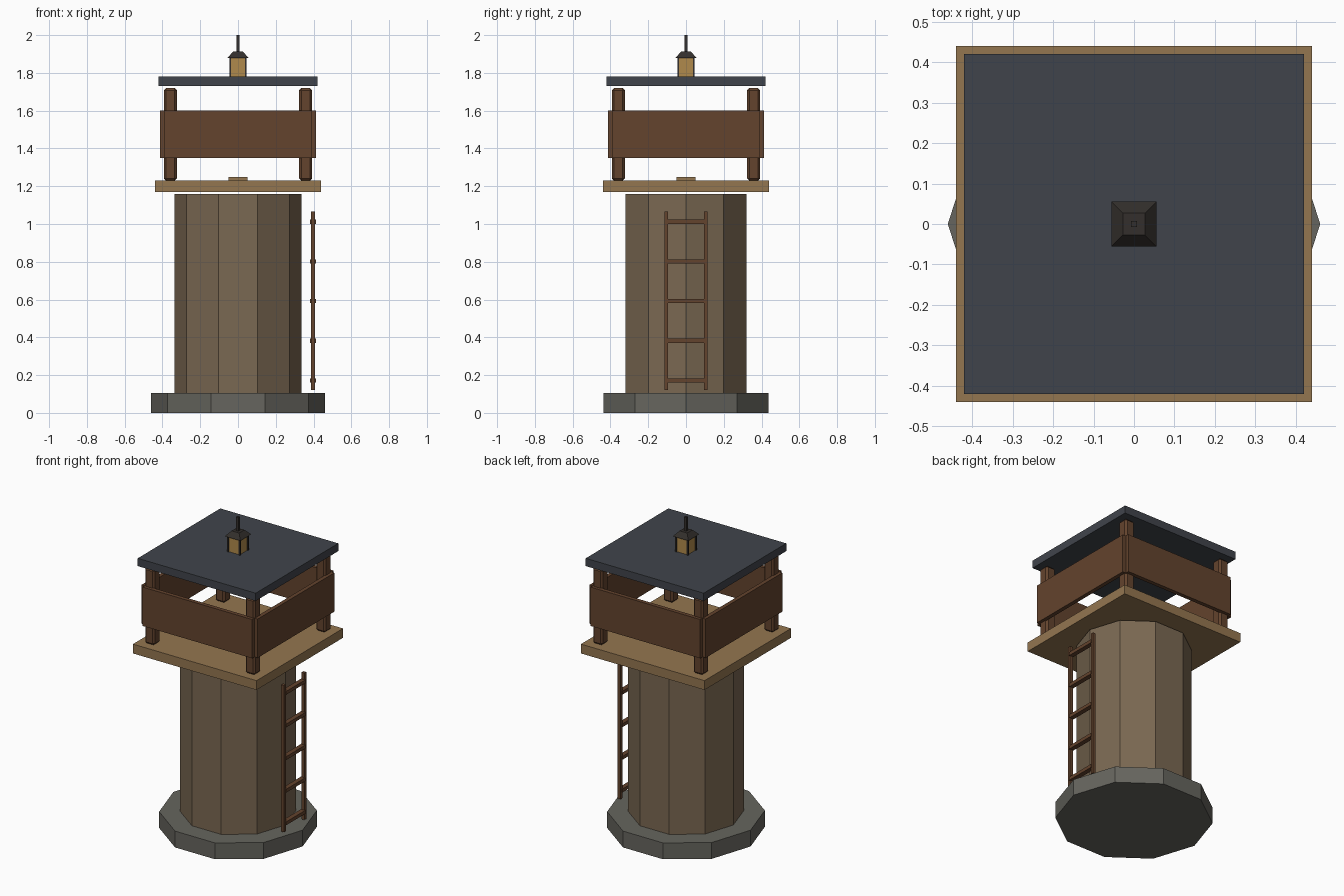
import bpy, bmesh, math
from mathutils import Matrix

if "Cube" in bpy.data.objects:
    bpy.data.objects.remove(bpy.data.objects["Cube"])


def material(name, hex_code):
    def lin(i):
        c = int(hex_code[i:i + 2], 16) / 255
        return c / 12.92 if c < 0.04 else ((c + 0.055) / 1.055) ** 2.4
    m = bpy.data.materials.new(name)
    m.diffuse_color = (lin(0), lin(2), lin(4), 1)
    m.use_nodes = True
    m.node_tree.nodes["Principled BSDF"].inputs["Base Color"].default_value = m.diffuse_color
    return m


STONE = material("stone", "66655e")
TOWER = material("tower_wall", "7a6852")
PLANK = material("plank", "947650")
WOOD = material("dark_wood", "63432d")
SLATE = material("slate", "40444b")
IRON = material("iron", "332f2c")
GLOW = material("lantern_glass", "b08a4c")


def finish(name, bm, mat):
    mesh = bpy.data.meshes.new(name)
    bm.to_mesh(mesh)
    bm.free()
    mesh.materials.append(mat)
    ob = bpy.data.objects.new(name, mesh)
    bpy.context.collection.objects.link(ob)
    return ob


def box(name, centre, size, mat, bevel=0):
    bm = bmesh.new()
    bmesh.ops.create_cube(bm, size=1, matrix=Matrix.Translation(centre) @ Matrix.Diagonal((*size, 1)))
    ob = finish(name, bm, mat)
    if bevel:
        mod = ob.modifiers.new("bevel", 'BEVEL')
        mod.width = bevel
        mod.segments = 1
    return ob


def prism(name, sides, r_low, r_high, z0, z1, mat, turn=0):
    bm = bmesh.new()
    place = Matrix.Translation((0, 0, (z0 + z1) / 2)) @ Matrix.Rotation(turn, 4, 'Z')
    bmesh.ops.create_cone(bm, cap_ends=True, segments=sides, radius1=r_low, radius2=r_high,
                          depth=z1 - z0, matrix=place)
    # put a corner on the +x axis for the ten-sided parts
    return finish(name, bm, mat)


# Ten-sided footing and shaft
prism("stone_base", 10, 0.46, 0.46, 0, 0.105, STONE, math.pi / 2)
prism("tower_shaft", 10, 0.337, 0.337, 0.105, 1.16, TOWER, math.pi / 2)

# Lookout deck, hatch and roof
box("platform", (0, 0, 1.20), (0.88, 0.88, 0.06), PLANK)
box("floor_hatch", (0, 0, 1.24), (0.10, 0.10, 0.02), PLANK)
box("roof", (0, 0, 1.755), (0.84, 0.84, 0.05), SLATE)

# Corner posts
for i, (sx, sy) in enumerate([(-1, -1), (1, -1), (1, 1), (-1, 1)]):
    box(f"roof_post_{i + 1}", (sx * 0.358, sy * 0.358, 1.475), (0.07, 0.07, 0.49), WOOD, 0.012)

# Parapet panels on all four sides
for s, fb, lr in ((-1, "front", "left"), (1, "back", "right")):
    box(f"{fb}_panel", (0, s * 0.40, 1.475), (0.78, 0.026, 0.25), WOOD)
    box(f"{lr}_panel", (s * 0.40, 0, 1.475), (0.026, 0.78, 0.25), WOOD)

# Ladder on the right side
for s, side in ((-1, "front"), (1, "back")):
    box(f"ladder_rail_{side}", (0.397, s * 0.104, 0.593), (0.02, 0.02, 0.945), WOOD)
for i in range(5):
    box(f"ladder_rung_{i + 1}", (0.397, 0, 0.172 + 0.21 * i), (0.03, 0.20, 0.022), WOOD)

# Roof lantern with corner bars, sloped cap and spike
box("lantern_glass", (0, 0, 1.83), (0.08, 0.08, 0.10), GLOW)
for i, (sx, sy) in enumerate([(-1, -1), (1, -1), (1, 1), (-1, 1)]):
    box(f"lantern_bar_{i + 1}", (sx * 0.041, sy * 0.041, 1.83), (0.01, 0.01, 0.10), IRON)
prism("lantern_cap", 4, 0.055 * 2 ** 0.5, 0.027 * 2 ** 0.5, 1.88, 1.912, IRON, math.pi / 4)
box("spike", (0, 0, 1.955), (0.016, 0.016, 0.09), IRON)
